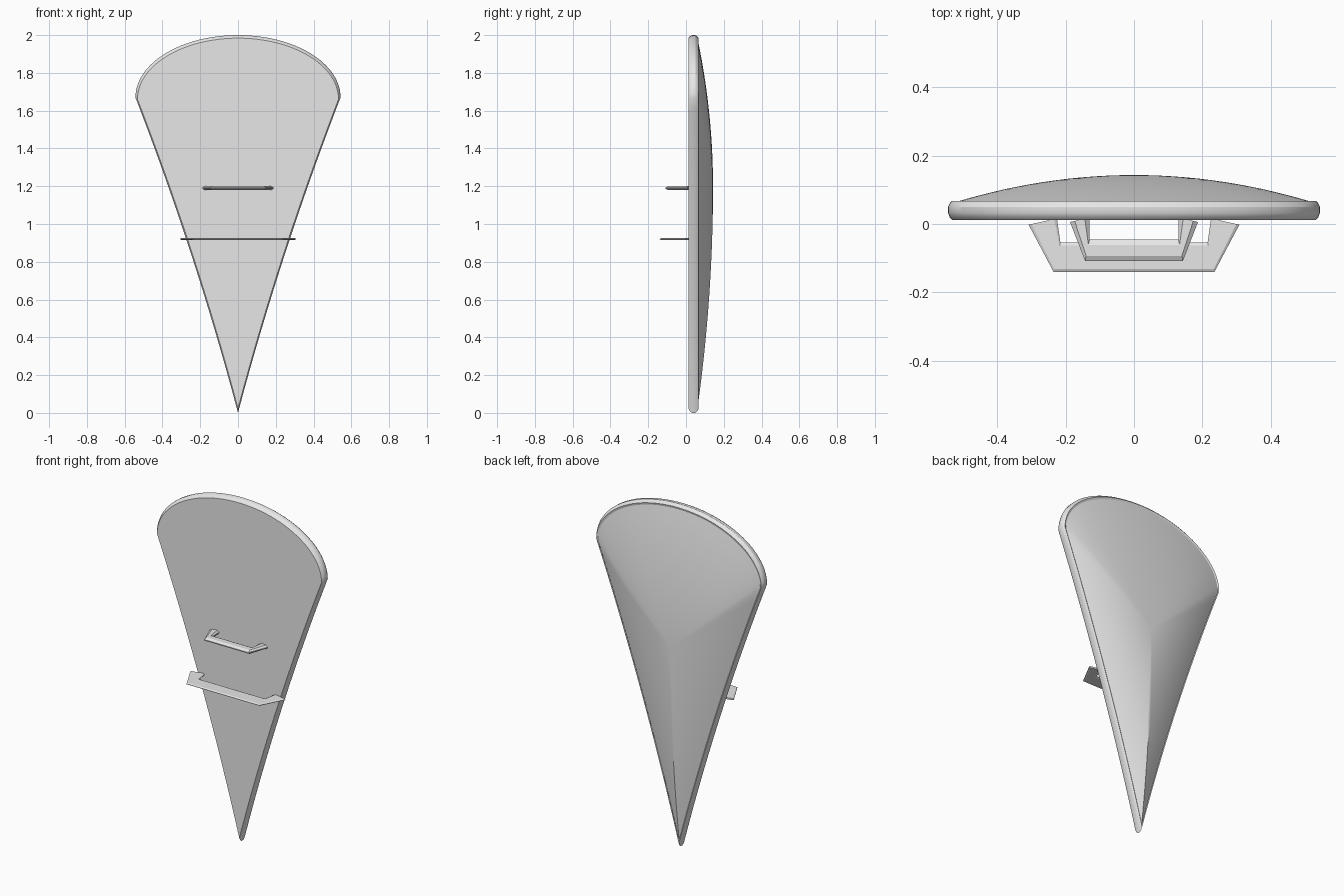
import bpy, bmesh, math

if "Cube" in bpy.data.objects:
    bpy.data.objects.remove(bpy.data.objects["Cube"])

grey = bpy.data.materials.new("plain_grey")
grey.diffuse_color = (0.8, 0.8, 0.8, 1)
grey.use_nodes = True
grey.node_tree.nodes["Principled BSDF"].inputs["Base Color"].default_value = grey.diffuse_color

CENTRE_Z = 1.2
CORNER_X, CORNER_Z = 0.543, 1.67


def finish(name, bm, angle):
    bmesh.ops.recalc_face_normals(bm, faces=bm.faces)
    mesh = bpy.data.meshes.new(name)
    bm.to_mesh(mesh)
    bm.free()
    mesh.materials.append(grey)
    obj = bpy.data.objects.new(name, mesh)
    bpy.context.collection.objects.link(obj)
    bpy.ops.object.select_all(action='DESELECT')
    obj.select_set(True)
    bpy.context.view_layer.objects.active = obj
    bpy.ops.object.shade_smooth_by_angle(angle=math.radians(angle))
    return obj


def bridge(bm, a, b, closed=True):
    n = len(a)
    for i in range(n if closed else n - 1):
        j = (i + 1) % n
        bm.faces.new((a[i], a[j], b[j], b[i]))


def shield_outline():
    # Half ellipse on top, slightly hollow sides running to the bottom point
    arc, side = 48, 24
    pts = [(CORNER_X * math.cos(math.pi * i / arc),
            CORNER_Z + (2 - CORNER_Z) * math.sin(math.pi * i / arc)) for i in range(arc + 1)]

    def side_pt(t):
        return CORNER_X * t - 0.10 * t * (1 - t), CORNER_Z * t
    left = [side_pt(1 - i / side) for i in range(1, side + 1)]
    pts += [(-x, z) for x, z in left]
    pts += [side_pt(i / side) for i in range(1, side)]
    return pts


def shield_part(name, rings, caps):
    # Rings are (scale, depth) copies of the outline about the shield centre
    bm = bmesh.new()
    outline = shield_outline()
    loops = [[bm.verts.new((x * s, y, CENTRE_Z + (z - CENTRE_Z) * s)) for x, z in outline]
             for s, y in rings]
    for a, b in zip(loops, loops[1:]):
        bridge(bm, a, b)
    for loop, y in caps:
        tip = bm.verts.new((0, y, CENTRE_Z))
        ring = loops[loop]
        for i in range(len(ring)):
            bm.faces.new((ring[i], ring[(i + 1) % len(ring)], tip))
    return finish(name, bm, 30)


# Flat board with a rounded rim
shield_part("shield_board",
            [(0.980, 0.012), (0.992, 0.020), (1.0, 0.032), (1.0, 0.050),
             (0.992, 0.060), (0.982, 0.067), (0.968, 0.064)],
            [(0, 0.012)])

# Domed back rising to a ridge
steps = 14
dome = [(0.972 * (1 - i / steps), 0.062 + 0.081 * (1 - (1 - i / steps) ** 2))
        for i in range(steps)]
shield_part("shield_dome", dome, [(-1, 0.143)])


def grip(name, z, outer, inner, section):
    # Sweep a section from the outer edge to the inner edge of a bracket
    outer = outer + [(-x, y) for x, y in reversed(outer)]
    inner = inner + [(-x, y) for x, y in reversed(inner)]
    bm = bmesh.new()
    loops = [[bm.verts.new((ox + (ix - ox) * u, oy + (iy - oy) * u, z + h)) for u, h in section]
             for (ox, oy), (ix, iy) in zip(outer, inner)]
    for a, b in zip(loops, loops[1:]):
        bridge(bm, a, b)
    bm.faces.new(loops[0])
    bm.faces.new(loops[-1])
    return finish(name, bm, 20)


# Faceted hand grip
grip("hand_grip", 1.19,
     [(-0.187, 0.006), (-0.143, -0.108)],
     [(-0.130, 0.018), (-0.130, -0.046)],
     [(0, 0.003), (0.24, 0.011), (0.76, 0.011), (1, 0.003),
      (1, -0.003), (0.76, -0.011), (0.24, -0.011), (0, -0.003)])

# Wide flat arm strap
grip("arm_strap", 0.92,
     [(-0.308, -0.002), (-0.235, -0.14)],
     [(-0.225, 0.016), (-0.215, -0.054)],
     [(0, 0.001), (0.1, 0.005), (0.9, 0.005), (1, 0.001),
      (1, -0.001), (0.9, -0.005), (0.1, -0.005), (0, -0.001)])
